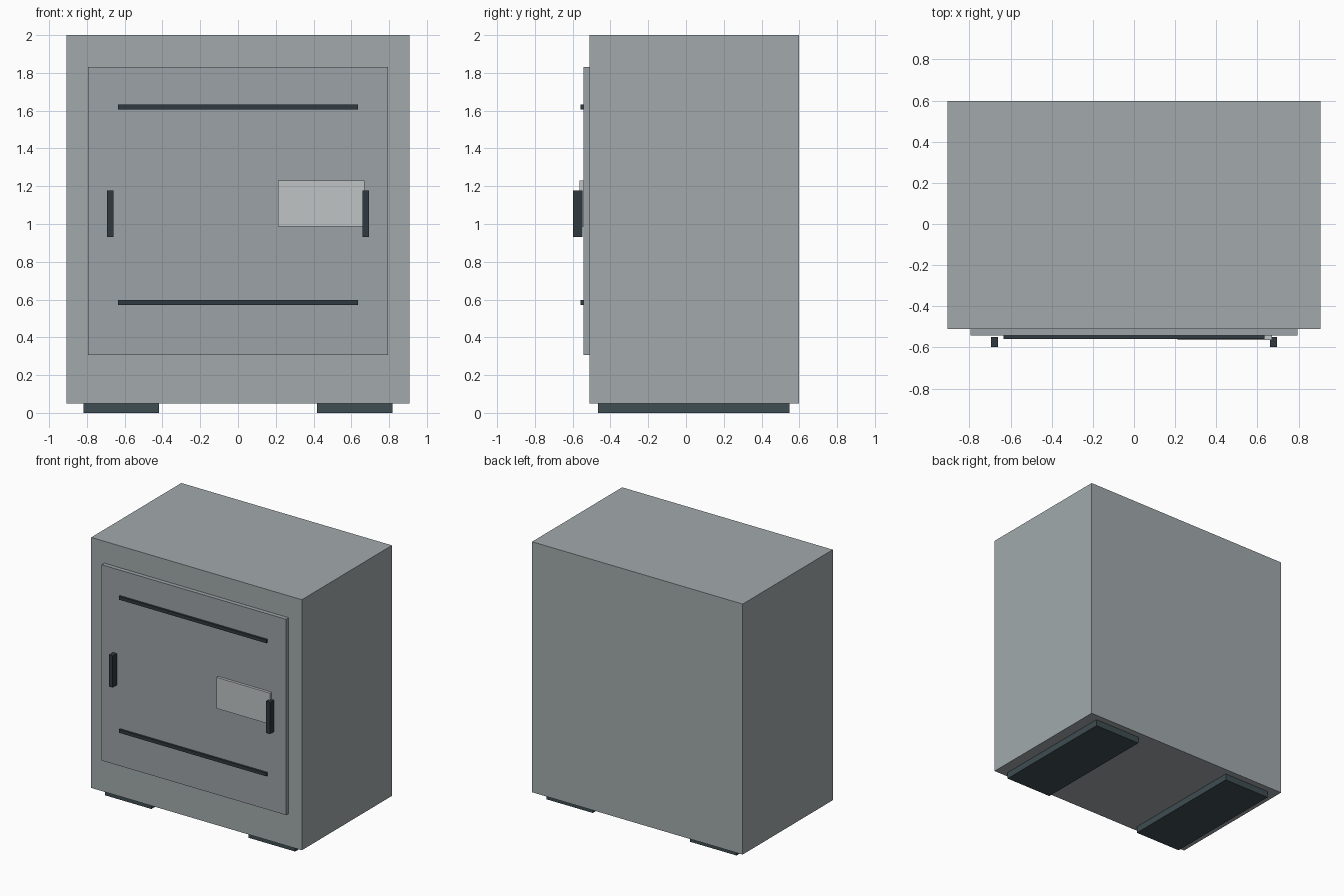
import bpy, bmesh
from mathutils import Vector

if "Cube" in bpy.data.objects:
    bpy.data.objects.remove(bpy.data.objects["Cube"])


def material(name, rgb):
    m = bpy.data.materials.new(name)
    m.diffuse_color = (*rgb, 1)
    m.use_nodes = True
    m.node_tree.nodes["Principled BSDF"].inputs["Base Color"].default_value = m.diffuse_color
    return m


steel = material("steel", (0.36, 0.40, 0.41))
door_steel = material("door_steel", (0.33, 0.36, 0.38))
pale = material("pale_panel", (0.52, 0.55, 0.56))
dark = material("dark_trim", (0.03, 0.04, 0.05))
rubber = material("foot_dark", (0.05, 0.075, 0.085))


def box(name, x, y, z, mat):
    """Axis-aligned box from (min, max) ranges."""
    lo, hi = Vector((x[0], y[0], z[0])), Vector((x[1], y[1], z[1]))
    bm = bmesh.new()
    bmesh.ops.create_cube(bm, size=1)
    bmesh.ops.scale(bm, vec=hi - lo, verts=bm.verts)
    bmesh.ops.translate(bm, vec=(lo + hi) / 2, verts=bm.verts)
    mesh = bpy.data.meshes.new(name)
    bm.to_mesh(mesh)
    bm.free()
    mesh.materials.append(mat)
    obj = bpy.data.objects.new(name, mesh)
    bpy.context.collection.objects.link(obj)
    return obj


# Cabinet body and raised door
box("cabinet_body", (-0.907, 0.907), (-0.51, 0.598), (0.05, 2.0), steel)
box("door", (-0.794, 0.794), (-0.543, -0.51), (0.306, 1.83), door_steel)

# Horizontal trim bars on the door
for name, z in (("lower_trim", 0.584), ("upper_trim", 1.62)):
    box(name, (-0.635, 0.635), (-0.559, -0.543), (z - 0.013, z + 0.013), dark)

# Pale control panel
box("control_panel", (0.211, 0.67), (-0.564, -0.543), (0.988, 1.23), pale)

# Paired handles and feet
for side, s in (("left", -1), ("right", 1)):
    cx = s * 0.677
    box(side + "_handle", (cx - 0.017, cx + 0.017), (-0.598, -0.548), (0.93, 1.177), dark)
    cx = s * 0.619
    box(side + "_foot", (cx - 0.2, cx + 0.2), (-0.467, 0.548), (0.0, 0.05), rubber)
